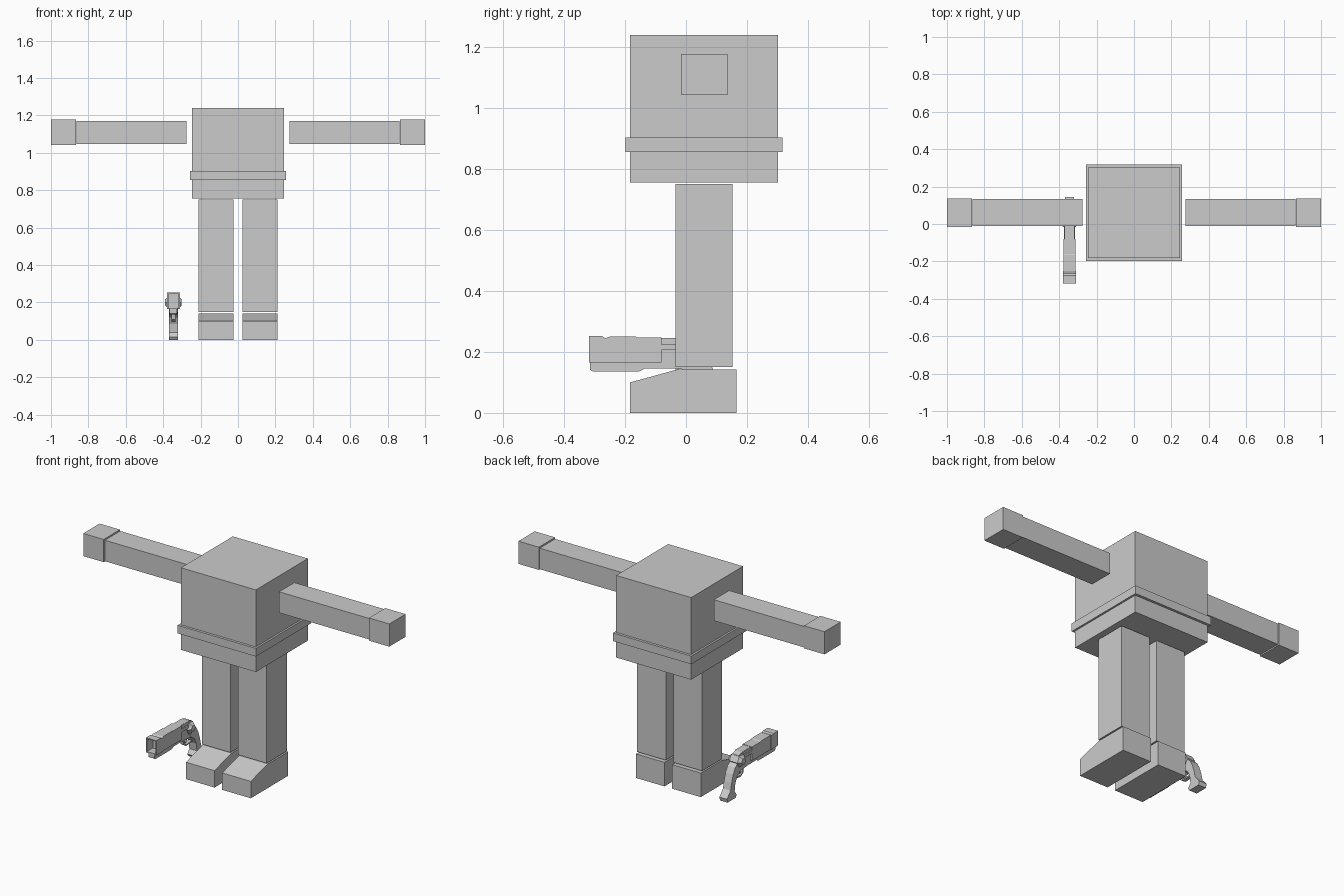
import bpy, bmesh, math
from mathutils import Vector

if "Cube" in bpy.data.objects:
    bpy.data.objects.remove(bpy.data.objects["Cube"])

grey = bpy.data.materials.new("plain grey")
grey.diffuse_color = (0.6, 0.6, 0.6, 1)
grey.use_nodes = True
grey.node_tree.nodes["Principled BSDF"].inputs["Base Color"].default_value = grey.diffuse_color


def finish(name, bm):
    bmesh.ops.recalc_face_normals(bm, faces=bm.faces[:])
    me = bpy.data.meshes.new(name)
    bm.to_mesh(me)
    bm.free()
    me.materials.append(grey)
    ob = bpy.data.objects.new(name, me)
    bpy.context.collection.objects.link(ob)
    return ob


def box(name, x0, x1, y0, y1, z0, z1):
    bm = bmesh.new()
    bmesh.ops.create_cube(bm, size=1)
    for v in bm.verts:
        v.co = Vector(((x0 + x1) / 2 + v.co.x * (x1 - x0),
                       (y0 + y1) / 2 + v.co.y * (y1 - y0),
                       (z0 + z1) / 2 + v.co.z * (z1 - z0)))
    return finish(name, bm)


def side_profile(name, points, x0, x1):
    """Extrude a (y, z) outline across x."""
    bm = bmesh.new()
    face = bm.faces.new([bm.verts.new((x0, y, z)) for y, z in points])
    ext = bmesh.ops.extrude_face_region(bm, geom=[face])
    for g in ext["geom"]:
        if isinstance(g, bmesh.types.BMVert):
            g.co.x = x1
    return finish(name, bm)


# Body and belt
box("torso", -0.245, 0.245, -0.183, 0.302, 0.755, 1.24)
box("belt", -0.256, 0.256, -0.198, 0.317, 0.855, 0.903)

# Arms, hands, legs and shoes
shoe = [(-0.183, 0), (0.165, 0), (0.165, 0.142), (-0.03, 0.142), (-0.183, 0.1)]
for side, s in (("left", 1), ("right", -1)):
    a, b = sorted((s * 0.275, s * 0.863))
    box(side + "_arm", a, b, -0.01, 0.133, 1.047, 1.171)
    a, b = sorted((s * 0.867, s * 1.0))
    box(side + "_hand", a, b, -0.016, 0.136, 1.043, 1.177)
    a, b = sorted((s * 0.025, s * 0.212))
    box(side + "_leg", a, b, -0.035, 0.153, 0.15, 0.75)
    side_profile(side + "_shoe", shoe, a, b)

# Pistol standing on its butt beside the foot
GX = -0.345


def pistol_part(name, points, half):
    return side_profile("pistol_" + name, points, GX - half, GX + half)


# Hollow muzzle block
bm = bmesh.new()
muzzle = pistol_part("muzzle", [(-0.318, 0.165), (-0.25, 0.165), (-0.25, 0.25),
                                (-0.265, 0.245), (-0.275, 0.252), (-0.318, 0.252)], 0.034)
bm.from_mesh(muzzle.data)
front = [f for f in bm.faces if f.normal.y < -0.9 and f.calc_center_median().y < -0.31]
bmesh.ops.inset_region(bm, faces=front, thickness=0.009)
ext = bmesh.ops.extrude_face_region(bm, geom=front)
bmesh.ops.translate(bm, vec=(0, 0.055, 0),
                    verts=[g for g in ext["geom"] if isinstance(g, bmesh.types.BMVert)])
bmesh.ops.delete(bm, geom=front, context='FACES')
bm.to_mesh(muzzle.data)
bm.free()

pistol_part("barrel", [(-0.25, 0.165), (-0.08, 0.165), (-0.08, 0.247),
                       (-0.16, 0.247), (-0.165, 0.25), (-0.25, 0.25)], 0.031)
pistol_part("underbarrel", [(-0.315, 0.165), (-0.315, 0.142), (-0.305, 0.135),
                            (-0.155, 0.135), (-0.135, 0.145), (-0.03, 0.145),
                            (-0.03, 0.165)], 0.02)
pistol_part("receiver", [(-0.08, 0.148), (0.03, 0.14), (0.06, 0.17),
                         (0.03, 0.235), (0.0, 0.245), (-0.08, 0.245)], 0.022)
pistol_part("side_rail", [(-0.085, 0.207), (0.0, 0.207), (0.0, 0.225),
                          (-0.085, 0.225)], 0.029)
pistol_part("top_rail", [(-0.085, 0.23), (0.0, 0.23), (0.0, 0.244),
                         (-0.085, 0.244)], 0.026)
pistol_part("grip", [(0.01, 0.15), (0.04, 0.2), (0.068, 0.18), (0.088, 0.145),
                     (0.103, 0.1), (0.112, 0.06), (0.145, 0.022), (0.14, 0.0),
                     (0.065, 0.0), (0.055, 0.015), (0.074, 0.04), (0.068, 0.085),
                     (0.05, 0.12)], 0.025)
pistol_part("trigger", [(-0.005, 0.145), (0.012, 0.145), (0.005, 0.125),
                        (-0.004, 0.112), (-0.008, 0.115), (0.0, 0.13)], 0.007)
pistol_part("trigger_guard", [(-0.035, 0.147), (-0.028, 0.11), (-0.005, 0.095),
                              (0.05, 0.1), (0.05, 0.108), (-0.002, 0.103),
                              (-0.02, 0.115), (-0.025, 0.147)], 0.01)

# Faceted pivot with tapered sides at the back of the pistol
bm = bmesh.new()
rings = []
for dx, r in ((-0.044, 0.02), (-0.026, 0.036), (0.026, 0.036), (0.044, 0.02)):
    rings.append([bm.verts.new((GX + dx, 0.015 + r * math.cos(k * math.pi / 3),
                                0.2 + r * math.sin(k * math.pi / 3))) for k in range(6)])
for p, q in zip(rings, rings[1:]):
    for k in range(6):
        n = (k + 1) % 6
        bm.faces.new((p[k], p[n], q[n], q[k]))
bm.faces.new(rings[0])
bm.faces.new(rings[-1])
finish("pistol_pivot", bm)
